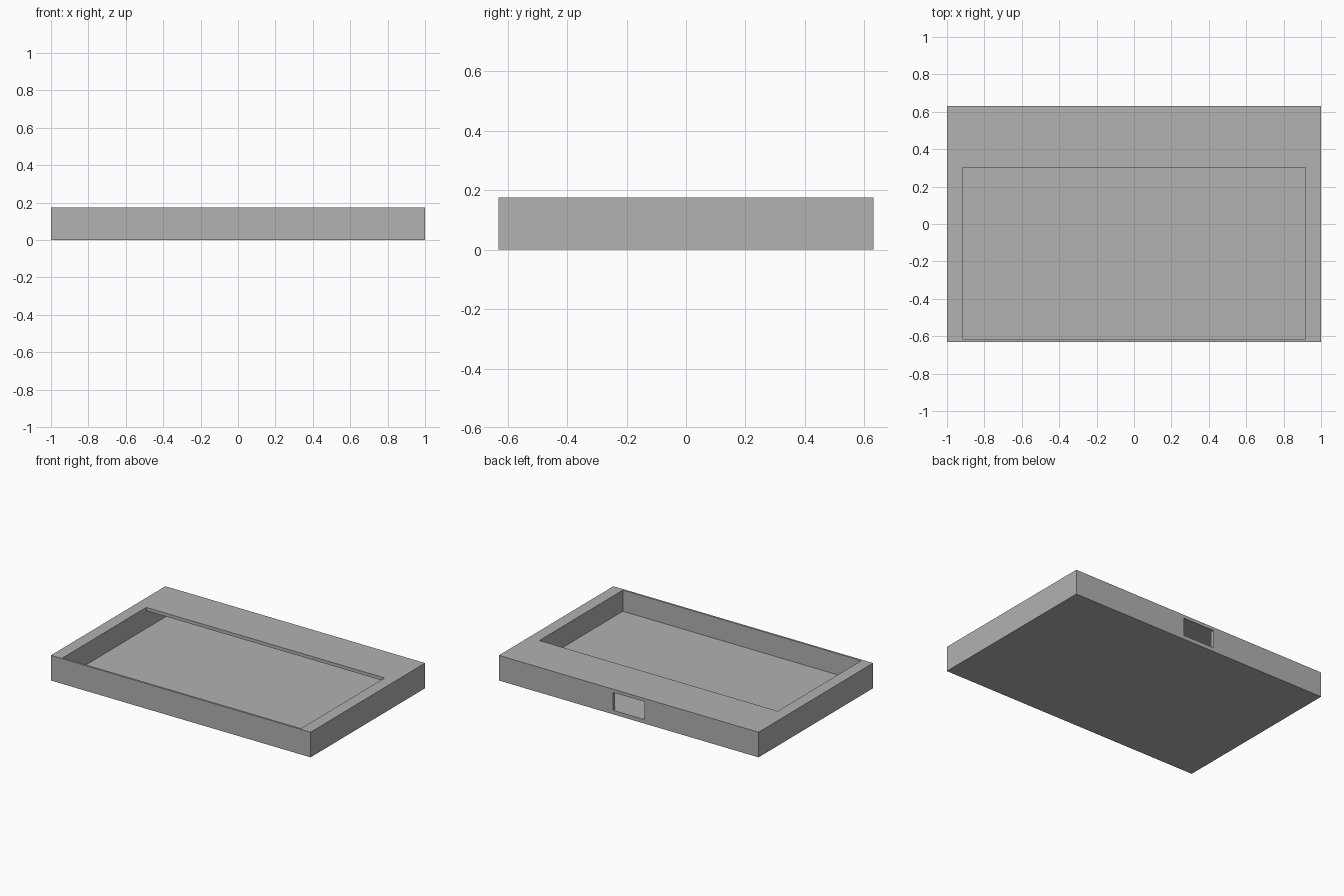
import bpy
import bmesh
from mathutils import Vector

cube = bpy.data.objects.get("Cube")
if cube:
    bpy.data.objects.remove(cube, do_unlink=True)

HALF_X, HALF_Y, HEIGHT = 1.0, 0.63, 0.175
FLOOR, CEILING = 0.028, 0.152

grey = bpy.data.materials.new("grey")
grey.use_nodes = True
colour = (0.445, 0.445, 0.445, 1.0)
grey.diffuse_color = colour
grey.node_tree.nodes["Principled BSDF"].inputs["Base Color"].default_value = colour


def extrude_profile(name, profile, half_width):
    """Sweep a closed (y, z) profile along x, centred on x = 0."""
    bm = bmesh.new()
    face = bm.faces.new([bm.verts.new((-half_width, y, z)) for y, z in profile])
    swept = bmesh.ops.extrude_face_region(bm, geom=[face])["geom"]
    verts = [g for g in swept if isinstance(g, bmesh.types.BMVert)]
    bmesh.ops.translate(bm, verts=verts, vec=Vector((2 * half_width, 0, 0)))
    bmesh.ops.recalc_face_normals(bm, faces=bm.faces)
    mesh = bpy.data.meshes.new(name)
    bm.to_mesh(mesh)
    bm.free()
    mesh.materials.append(grey)
    obj = bpy.data.objects.new(name, mesh)
    bpy.context.collection.objects.link(obj)
    return obj


def rectangle(y0, y1, z0, z1):
    return [(y0, z0), (y1, z0), (y1, z1), (y0, z1)]


def cut(target, cutter):
    cutter.hide_render = True
    mod = target.modifiers.new(cutter.name, 'BOOLEAN')
    mod.operation = 'DIFFERENCE'
    mod.solver = 'EXACT'
    mod.object = cutter
    bpy.context.view_layer.objects.active = target
    bpy.ops.object.modifier_apply(modifier=mod.name)
    bpy.data.objects.remove(cutter, do_unlink=True)


# Outer block of the tray
tray = extrude_profile("tray_body", rectangle(-HALF_Y, HALF_Y, 0, HEIGHT), HALF_X)

# Cavity: open above at the front, running under a shelf at the back
front, shelf, back, above = -0.616, 0.302, 0.607, 0.3
cut(tray, extrude_profile("cavity_cutter", [
    (front, FLOOR), (back, FLOOR), (back, CEILING),
    (shelf, CEILING), (shelf, above), (front, above)], 0.918))

# Slot through the thin back wall
cut(tray, extrude_profile("slot_cutter", rectangle(0.55, 0.7, FLOOR, CEILING), 0.12))
